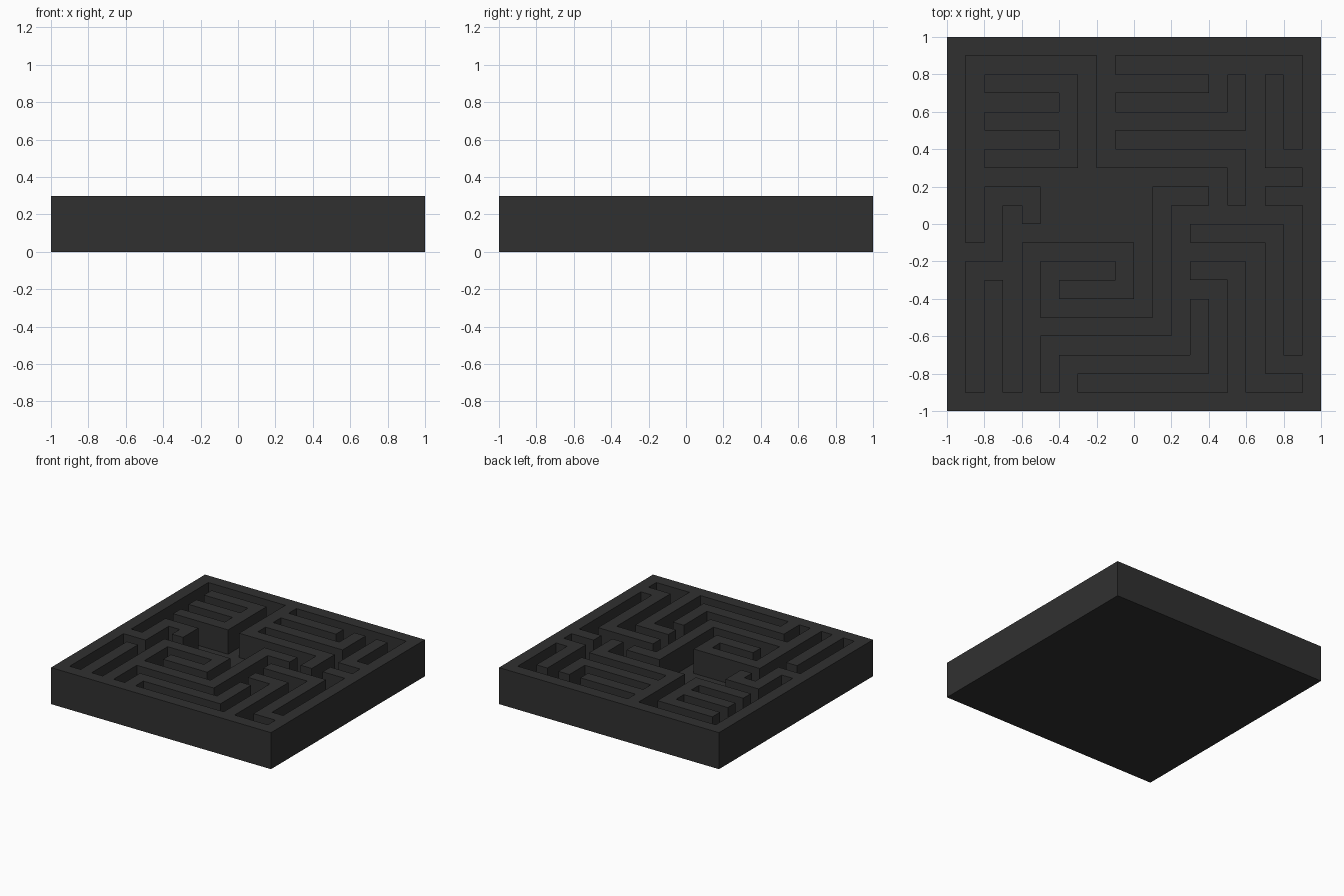
import bpy, bmesh
from math import radians

if "Cube" in bpy.data.objects:
    bpy.data.objects.remove(bpy.data.objects["Cube"])

N, CELL = 20, 0.1          # maze is a 20 x 20 grid of square cells
TOP, FLOOR = 0.30, 0.10    # wall top and corridor floor heights

# Wall runs as corner-to-corner cell rectangles, in tenths: x0, y0, x1, y1
WALLS = [
    # rim
    (-10, 9, 10, 10), (-10, -10, 10, -9), (-10, -10, -9, 10), (9, -10, 10, 10),
    # back left comb
    (-8, 7, -3, 8), (-8, 5, -3, 6), (-8, 3, -3, 4), (-4, 3, -3, 8),
    # back right comb
    (-2, 3, -1, 9), (-1, 7, 4, 8), (-1, 5, 6, 6), (5, 5, 6, 8), (-1, 3, 6, 4), (5, 1, 6, 4),
    # right side hooks
    (7, 3, 8, 8), (7, 3, 9, 4), (7, 1, 9, 2),
    (3, -1, 8, 0), (7, -8, 8, 0), (7, -8, 9, -7), (3, -3, 6, -2), (5, -9, 6, -2),
    # front steps
    (3, -8, 4, -4), (-4, -8, 4, -7), (-4, -9, -3, -7),
    # central spiral
    (1, 1, 4, 2), (1, -6, 2, 2), (-6, -6, 2, -5), (-6, -9, -5, -1),
    (-6, -2, 0, -1), (-1, -4, 0, -1), (-4, -4, 0, -3),
]
# left side hooks
WALLS += [(-9, -2, -7, -1), (-8, -2, -7, 2), (-8, 1, -5, 2), (-6, 0, -5, 2), (-8, -9, -7, -3)]

cells = {(i, j) for x0, y0, x1, y1 in WALLS for i in range(x0, x1) for j in range(y0, y1)}


def height(i, j):
    if not (-10 <= i < 10 and -10 <= j < 10):
        return 0.0
    return TOP if (i, j) in cells else FLOOR


bm = bmesh.new()


def quad(*pts):
    bm.faces.new([bm.verts.new((x * CELL, y * CELL, z)) for x, y, z in pts])


# Cell tops, plus a riser wherever a cell stands above its neighbour
for i in range(-10, 10):
    for j in range(-10, 10):
        h = height(i, j)
        ring = [(i, j), (i + 1, j), (i + 1, j + 1), (i, j + 1)]
        quad(*[(x, y, h) for x, y in ring])
        for k, (di, dj) in enumerate([(0, -1), (1, 0), (0, 1), (-1, 0)]):
            low = height(i + di, j + dj)
            if low < h:
                (ax, ay), (bx, by) = ring[k], ring[(k + 1) % 4]
                # split outer risers at floor level so they weld to one another
                levels = [low, FLOOR, h] if low < FLOOR < h else [low, h]
                for z0, z1 in zip(levels, levels[1:]):
                    quad((ax, ay, z0), (bx, by, z0), (bx, by, z1), (ax, ay, z1))
        # underside
        quad(*[(x, y, 0) for x, y in reversed(ring)])

bmesh.ops.remove_doubles(bm, verts=bm.verts[:], dist=1e-4)
bmesh.ops.dissolve_limit(bm, angle_limit=radians(1), verts=bm.verts[:], edges=bm.edges[:])
mesh = bpy.data.meshes.new("maze_board")
bm.to_mesh(mesh)
bm.free()

maze = bpy.data.objects.new("maze_board", mesh)
bpy.context.collection.objects.link(maze)
mat = bpy.data.materials.new("dark_grey")
mat.diffuse_color = (0.03, 0.03, 0.03, 1)
mat.use_nodes = True
mat.node_tree.nodes["Principled BSDF"].inputs["Base Color"].default_value = mat.diffuse_color
mesh.materials.append(mat)
